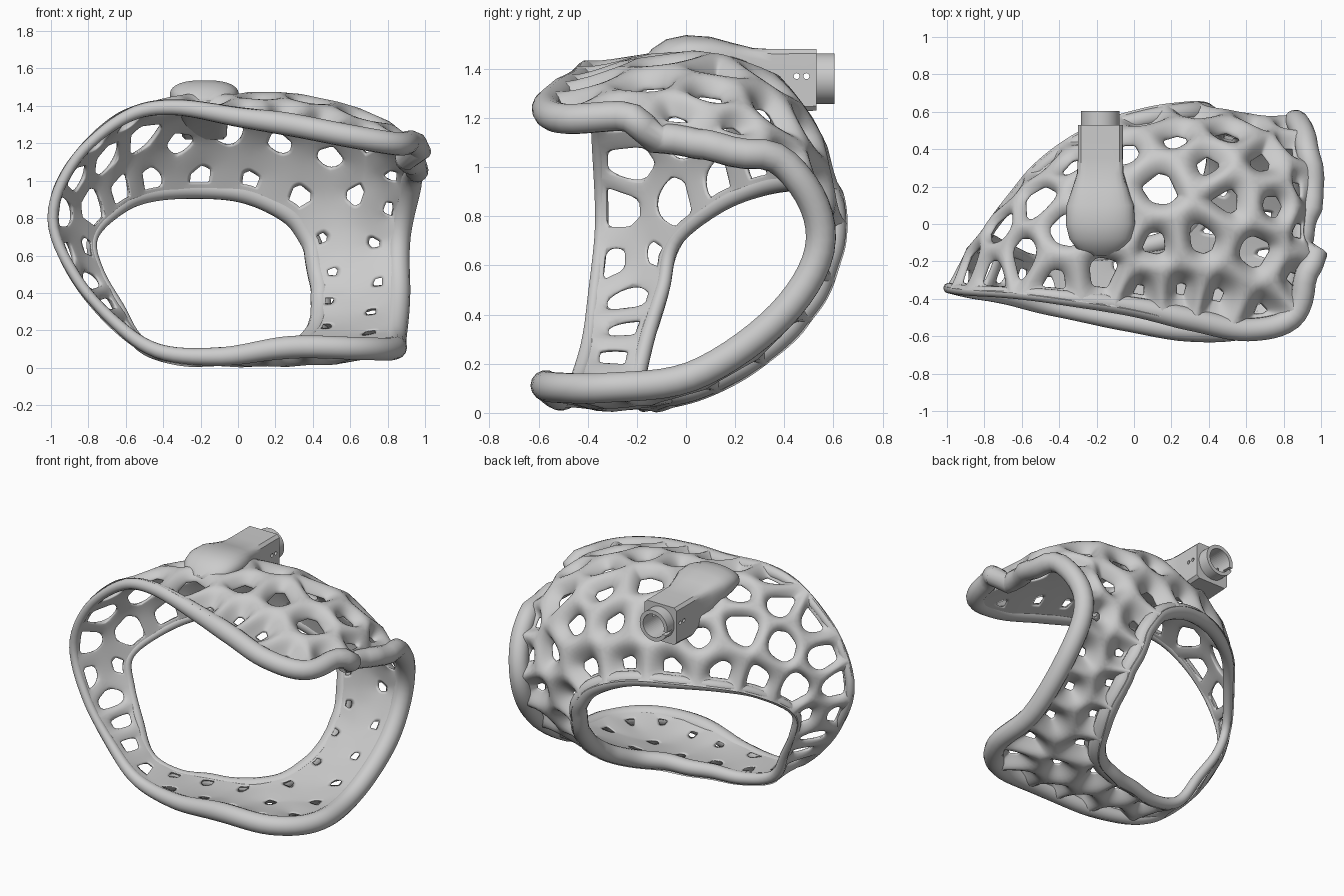
import bpy, bmesh, math, random
from mathutils import Vector, Matrix
from mathutils.kdtree import KDTree

if "Cube" in bpy.data.objects:
    bpy.data.objects.remove(bpy.data.objects["Cube"])
random.seed(11)

# Guide loops of the shell: front rim, middle, back opening
FRONT = [(-.97,-.35,.8), (-.85,-.36,1.1), (-.6,-.37,1.31), (-.35,-.39,1.36), (0,-.43,1.3), (.3,-.49,1.25),
         (.6,-.55,1.19), (.84,-.48,1.15), (.92,-.2,1.16), (.92,.1,1.13), (.89,.4,.96), (.85,.5,.7),
         (.85,.35,.43), (.83,.02,.2), (.81,-.32,.15), (.62,-.52,.15), (.25,-.54,.15), (-.1,-.51,.1),
         (-.42,-.45,.12), (-.65,-.4,.27), (-.85,-.37,.5)]
MIDDLE = [(-.89,-.2,.79), (-.76,-.05,1.04), (-.52,.1,1.24), (-.26,.18,1.34), (.06,.24,1.36), (.4,.24,1.34),
          (.68,.27,1.23), (.82,.3,1.1), (.84,.4,1.0), (.81,.46,.88), (.73,.51,.72), (.66,.46,.54),
          (.63,.28,.32), (.6,.03,.17), (.52,-.23,.1), (.35,-.34,.09), (.09,-.37,.09), (-.19,-.36,.09),
          (-.47,-.33,.13), (-.66,-.28,.29), (-.82,-.23,.5)]
BACK = [(-.76,-.06,.7), (-.62,.12,.85), (-.45,.3,.92), (-.2,.45,.94), (.05,.52,.92), (.27,.55,.82),
        (.37,.55,.7), (.4,.52,.6), (.42,.48,.5), (.43,.42,.42), (.43,.37,.36), (.42,.29,.29),
        (.4,.18,.22), (.33,.03,.15), (.2,-.09,.12), (.05,-.13,.1), (-.1,-.16,.1), (-.3,-.19,.09),
        (-.5,-.2,.15), (-.62,-.17,.33), (-.73,-.11,.52)]
NU, NV, S = 420, 70, len(FRONT)

def spline(loop, t):
    i = int(t); f = t - i
    a, b, c, d = (Vector(loop[(i + k) % S]) for k in (-1, 0, 1, 2))
    return b + f * .5 * (c - a + f * (2*a - 5*b + 4*c - d + f * (3*(b - c) + d - a)))

def smooth_shade(ob, angle=40):
    bpy.ops.object.select_all(action='DESELECT')
    ob.select_set(True)
    bpy.context.view_layer.objects.active = ob
    bpy.ops.object.shade_smooth_by_angle(angle=math.radians(angle))

def add_object(name, bm):
    bmesh.ops.recalc_face_normals(bm, faces=bm.faces)
    me = bpy.data.meshes.new(name)
    bm.to_mesh(me); bm.free()
    ob = bpy.data.objects.new(name, me)
    bpy.context.collection.objects.link(ob)
    return ob

# Sampled shell surface with normals
P = []
for i in range(NU):
    t = i * S / NU
    a, m, b = spline(FRONT, t), spline(MIDDLE, t), spline(BACK, t)
    P.append([a*(2*v*v - 3*v + 1) + m*(4*v - 4*v*v) + b*(2*v*v - v) for v in (j / NV for j in range(NV + 1))])
def normal(i, j):
    du = P[(i + 1) % NU][j] - P[i - 1][j]
    dv = P[i][min(j + 1, NV)] - P[i][max(j - 1, 0)]
    return du.cross(dv).normalized()
N = [[normal(i, j) for j in range(NV + 1)] for i in range(NU)]
flat = [(i, j) for i in range(NU) for j in range(NV + 1)]

def make_tree(points):
    kd = KDTree(len(points))
    for n, p in enumerate(points):
        kd.insert(p, n)
    kd.balance()
    return kd
surf = make_tree([P[i][j] for i, j in flat])
def project(q):
    co, n, _ = surf.find(q)
    nrm = N[flat[n][0]][flat[n][1]]
    return q - nrm * (q - co).dot(nrm), nrm

# Evenly spread cell seeds, relaxed
seeds = []
for _ in range(5000):
    i, j = random.choice(flat)
    p = P[i][j]
    if 4 < j < NV - 4 and all((p - s).length > .185 for s in seeds):
        seeds.append(p.copy())
for _ in range(8):
    kd = make_tree(seeds)
    lab = {ij: kd.find(P[ij[0]][ij[1]])[1] for ij in flat}
    total = [Vector() for _ in seeds]; count = [0] * len(seeds)
    for (i, j), n in lab.items():
        total[n] += P[i][j]; count[n] += 1
    seeds = [project(t / c)[0] if c else s for t, c, s in zip(total, count, seeds)]
kd = make_tree(seeds)
lab = {ij: kd.find(P[ij[0]][ij[1]])[1] for ij in flat}

# Lattice nodes where three cells meet, or where cells meet a rim
nodes = {}
for i in range(NU):
    k = (i + 1) % NU
    for j in range(NV):
        for tri in (((i, j), (k, j), (k, j + 1)), ((i, j), (k, j + 1), (i, j + 1))):
            key = frozenset(lab[c] for c in tri)
            if len(key) == 3:
                nodes[key] = sum((P[a][b] for a, b in tri), Vector()) / 3
    for j in (0, NV):
        pair = {lab[i, j], lab[k, j]}
        if len(pair) == 2 or (i % 7 == 0 and lab[(i - 3) % NU, j] == lab[(i + 3) % NU, j]):
            nodes[frozenset(list(pair) + [('rim', i, j)])] = P[i][j].copy()
cells = [[] for _ in seeds]
for key in nodes:
    for n in key:
        if isinstance(n, int):
            cells[n].append(key)

def weight(x):          # 0 on the slim left side, 1 on the heavy right side
    return min(1, max(0, (x + .85) / 1.0))

# Openwork shell: flat inside, rounded struts outside, one opening per cell
bm = bmesh.new()
crease = bm.edges.layers.float.new('crease_edge')
vcrease = bm.verts.layers.float.new('crease_vert')
top, low = {}, {}
for key, p in nodes.items():
    q, n = project(p)
    top[key] = bm.verts.new(q + n * (.055 + .05 * weight(p.x)))
    low[key] = bm.verts.new(q)
for n, keys in enumerate(cells):
    if len(keys) < 3:
        continue
    c = sum((nodes[k] for k in keys), Vector()) / len(keys)
    nrm = project(c)[1]
    e1 = nrm.orthogonal().normalized(); e2 = nrm.cross(e1)
    keys.sort(key=lambda k: math.atan2((nodes[k] - c).dot(e2), (nodes[k] - c).dot(e1)))
    m = len(keys)
    r = min((nodes[keys[a]] - c).cross((nodes[keys[a]] - nodes[keys[a - 1]]).normalized()).length for a in range(m))
    w = weight(c.x)
    hole = min(.84, max(.3, 1 - (.03 + .033 * w) / max(r, .03)))
    if (c.z < .7 and c.x > 0) or (c.y < -.22 and c.x > 0):
        hole = .2
    mouth = max(hole + .07, .52)
    qt, qb = [], []
    for k in keys:
        a, an = project(c.lerp(nodes[k], mouth))
        qt.append(bm.verts.new(a + an * (.02 + .012 * w)))
        qb.append(bm.verts.new(project(c.lerp(nodes[k], hole))[0]))
        qb[-1][vcrease] = .8
    for a in range(m):
        b = (a + 1) % m
        ka, kb = keys[a], keys[b]
        bm.faces.new((top[ka], top[kb], qt[b], qt[a]))
        bm.faces.new((qt[a], qt[b], qb[b], qb[a]))
        bm.faces.new((qb[a], qb[b], low[kb], low[ka]))
        bm.edges.get((qb[a], qb[b]))[crease] = 1
shell = add_object('lattice_shell', bm)
sub = shell.modifiers.new('round', 'SUBSURF')
sub.levels = sub.render_levels = 2
smooth_shade(shell, 180)

# Rounded rims along both openings, slimmer on the left
def rim(name, j, slim, thick):
    cu = bpy.data.curves.new(name, 'CURVE')
    cu.dimensions = '3D'; cu.bevel_depth = 1; cu.bevel_resolution = 5
    sp = cu.splines.new('POLY'); sp.use_cyclic_u = True
    sp.points.add(NU // 3 - 1)
    for pt, i in zip(sp.points, range(0, NU, 3)):
        p = P[i][j]
        rad = slim + (thick - slim) * weight(p.x - .1)
        pt.co = (*(p + N[i][j] * rad * .8), 1)
        pt.radius = rad
    ob = bpy.data.objects.new(name, cu)
    bpy.context.collection.objects.link(ob)
rim('front_rim', 0, .028, .062)
rim('back_rim', NV, .028, .055)

# Mount: soft pad blending into a square block
SECT = [(-.17, .05, 1.44, 1.41, 2), (-.14, .12, 1.48, 1.39, 2), (-.08, .165, 1.52, 1.38, 2.3), (.0, .185, 1.537, 1.37, 2.5),
        (.1, .18, 1.53, 1.35, 3), (.19, .15, 1.505, 1.31, 4), (.27, .125, 1.485, 1.27, 8),
        (.35, .12, 1.48, 1.22, 20), (.53, .12, 1.48, 1.23, 40)]
bm = bmesh.new()
rings = []
for y, hw, zt, zb, e in SECT:
    ring = []
    for a in range(40):
        t = math.tau * (a + .5) / 40
        cx, cz = math.cos(t), math.sin(t)
        s = (abs(cx)**e + abs(cz)**e) ** (-1 / e)
        ring.append(bm.verts.new((-.18 + hw * cx * s, y, (zt + zb) / 2 + (zt - zb) / 2 * cz * s)))
    rings.append(ring)
for r0, r1 in zip(rings, rings[1:]):
    for a in range(40):
        bm.faces.new((r0[a], r0[a - 1], r1[a - 1], r1[a]))
bm.faces.new(rings[0]); bm.faces.new(rings[-1])
mount = add_object('mount_block', bm)

# Socket tube on the block, with bore, pin holes and side slit cut out
def cylinder(name, loc, r, depth, axis, n=48):
    bm = bmesh.new()
    rot = Matrix.Rotation(math.pi / 2, 4, 'X' if axis == 'y' else 'Y')
    bmesh.ops.create_cone(bm, cap_ends=True, segments=n, radius1=r, radius2=r, depth=depth,
                          matrix=Matrix.Translation(loc) @ rot)
    return add_object(name, bm)
socket = cylinder('socket_tube', (-.18, .56, 1.36), .103, .09, 'y')
cutters = [cylinder('bore_cutter', (-.18, .53, 1.36), .078, .26, 'y')]
for y in (.45, .49):
    cutters.append(cylinder('pin_cutter', (-.18, y, 1.37), .012, .4, 'x', 16))
bm = bmesh.new()
bmesh.ops.create_cube(bm, size=1, matrix=Matrix.Translation((-.28, .59, 1.33)) @ Matrix.Diagonal((.08, .08, .02, 1)))
cutters.append(add_object('slit_cutter', bm))
for c in cutters:
    c.hide_render = True
    c.hide_set(True)
for ob in (mount, socket):
    for c in cutters:
        mod = ob.modifiers.new('cut', 'BOOLEAN')
        mod.object = c; mod.operation = 'DIFFERENCE'; mod.solver = 'EXACT'
    smooth_shade(ob, 35)
